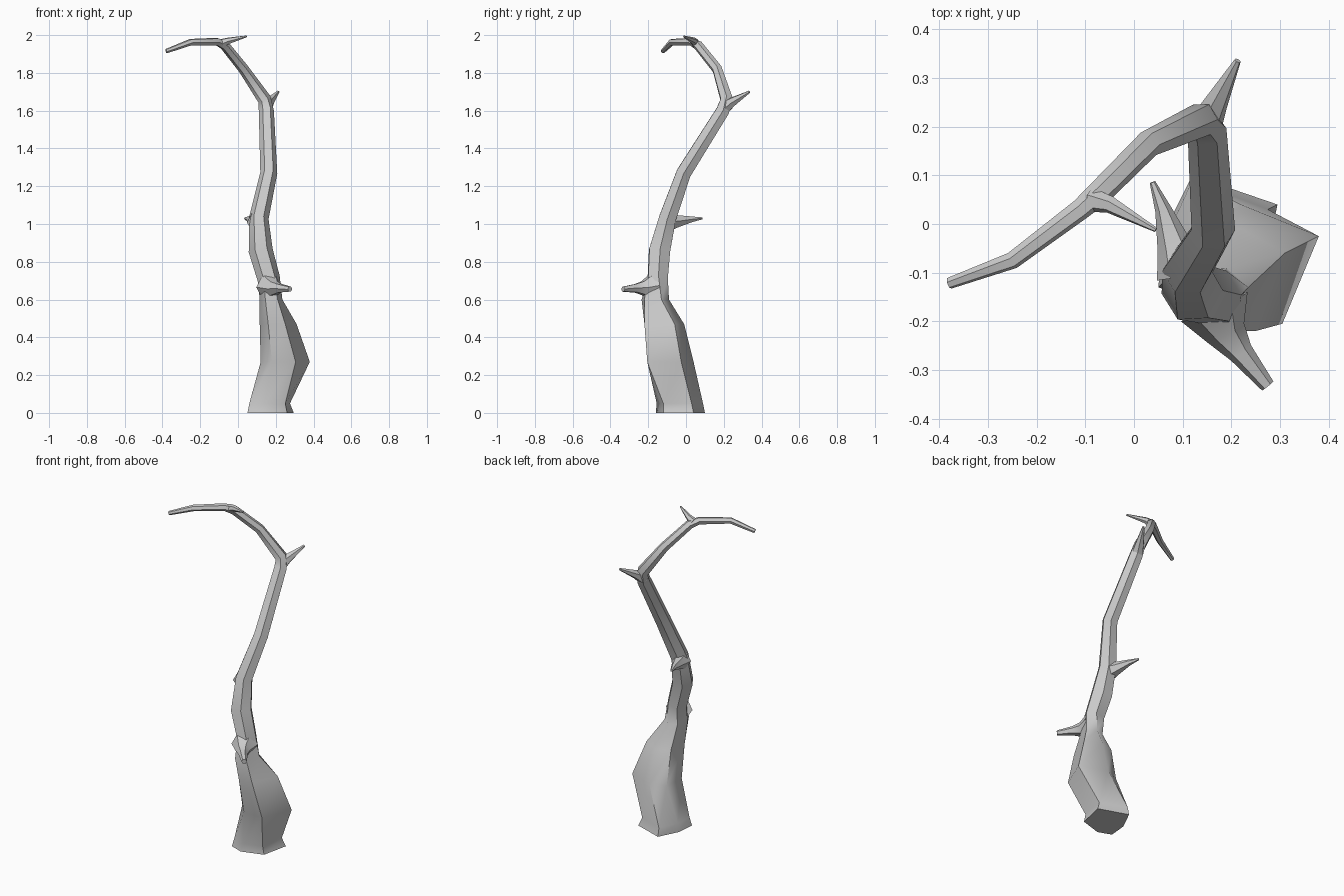
import bpy, bmesh, math
from mathutils import Vector

if "Cube" in bpy.data.objects:
    bpy.data.objects.remove(bpy.data.objects["Cube"])


def path_rings(path, sides=6):
    """Rings square to a path of (x, y, z, radius) points, carried along without twist."""
    pts = [Vector(p[:3]) for p in path]
    u, out = Vector((1, 0.05, 0)), []
    for i, p in enumerate(pts):
        t = (pts[min(i + 1, len(pts) - 1)] - pts[max(i - 1, 0)]).normalized()
        u = (u - t * u.dot(t)).normalized()
        v = t.cross(u)
        out.append([p + path[i][3] * (u * math.cos(a) + v * math.sin(a))
                    for a in (2 * math.pi * k / sides for k in range(sides))])
    return out


def loft(name, rings):
    """Skin a list of rings into one capped mesh."""
    bm = bmesh.new()
    vs = [[bm.verts.new(p) for p in r] for r in rings]
    n = len(vs[0])
    for a, b in zip(vs, vs[1:]):
        for k in range(n):
            bm.faces.new((a[k], a[(k + 1) % n], b[(k + 1) % n], b[k]))
    bm.faces.new(vs[0][::-1])
    bm.faces.new(vs[-1])
    bmesh.ops.recalc_face_normals(bm, faces=bm.faces)
    me = bpy.data.meshes.new(name)
    bm.to_mesh(me)
    bm.free()
    ob = bpy.data.objects.new(name, me)
    bpy.context.collection.objects.link(ob)
    bpy.ops.object.select_all(action='DESELECT')
    ob.select_set(True)
    bpy.context.view_layer.objects.active = ob
    bpy.ops.object.shade_smooth_by_angle(angle=math.radians(50))
    return ob


# Swollen foot of the trunk: height and outline of each ring
foot = [
    (0.00, [(.295, .04), (.12, .10), (.06, -.02), (.05, -.13), (.13, -.16), (.26, -.12)]),
    (0.05, [(.275, .03), (.12, .09), (.07, -.02), (.06, -.12), (.14, -.155), (.25, -.12)]),
    (0.27, [(.38, -.025), (.22, .04), (.13, .0), (.12, -.13), (.18, -.20), (.305, -.205)]),
    (0.47, [(.31, -.06), (.22, -.01), (.13, -.04), (.115, -.15), (.16, -.22), (.25, -.22)]),
    (0.60, [(.235, -.13), (.19, -.09), (.135, -.11), (.115, -.18), (.145, -.235), (.21, -.22)]),
]
rings = [[Vector((x, y, z)) for x, y in pts] for z, pts in foot]

# Slender upper trunk bending over into the top branch
stem = [(.163, -.15, .71, .060), (.12, -.14, .86, .064), (.11, -.098, 1.03, .052),
        (.163, -.012, 1.27, .045), (.15, .195, 1.60, .040), (.14, .215, 1.66, .036),
        (.03, .165, 1.82, .028), (-.07, .065, 1.945, .026), (-.11, .03, 1.965, .022),
        (-.25, -.075, 1.963, .018), (-.38, -.122, 1.915, .012)]
loft("trunk", rings + path_rings(stem))

# Short broken twigs, flared where they leave the wood
twigs = {
    "lower_twig": [(.165, -.17, .67, .075), (.19, -.225, .66, .042),
                   (.22, -.265, .66, .026), (.275, -.333, .655, .015)],
    "middle_twig": [(.10, -.10, 1.01, .055), (.083, -.045, 1.015, .036),
                    (.06, .03, 1.025, .017), (.038, .086, 1.03, .006)],
    "upper_twig": [(.145, .20, 1.61, .036), (.165, .243, 1.645, .027), (.213, .336, 1.70, .007)],
    "top_twig": [(-.09, .05, 1.955, .026), (-.05, .04, 1.97, .018), (.045, -.012, 1.993, .005)],
}
for name, path in twigs.items():
    loft(name, path_rings(path))
